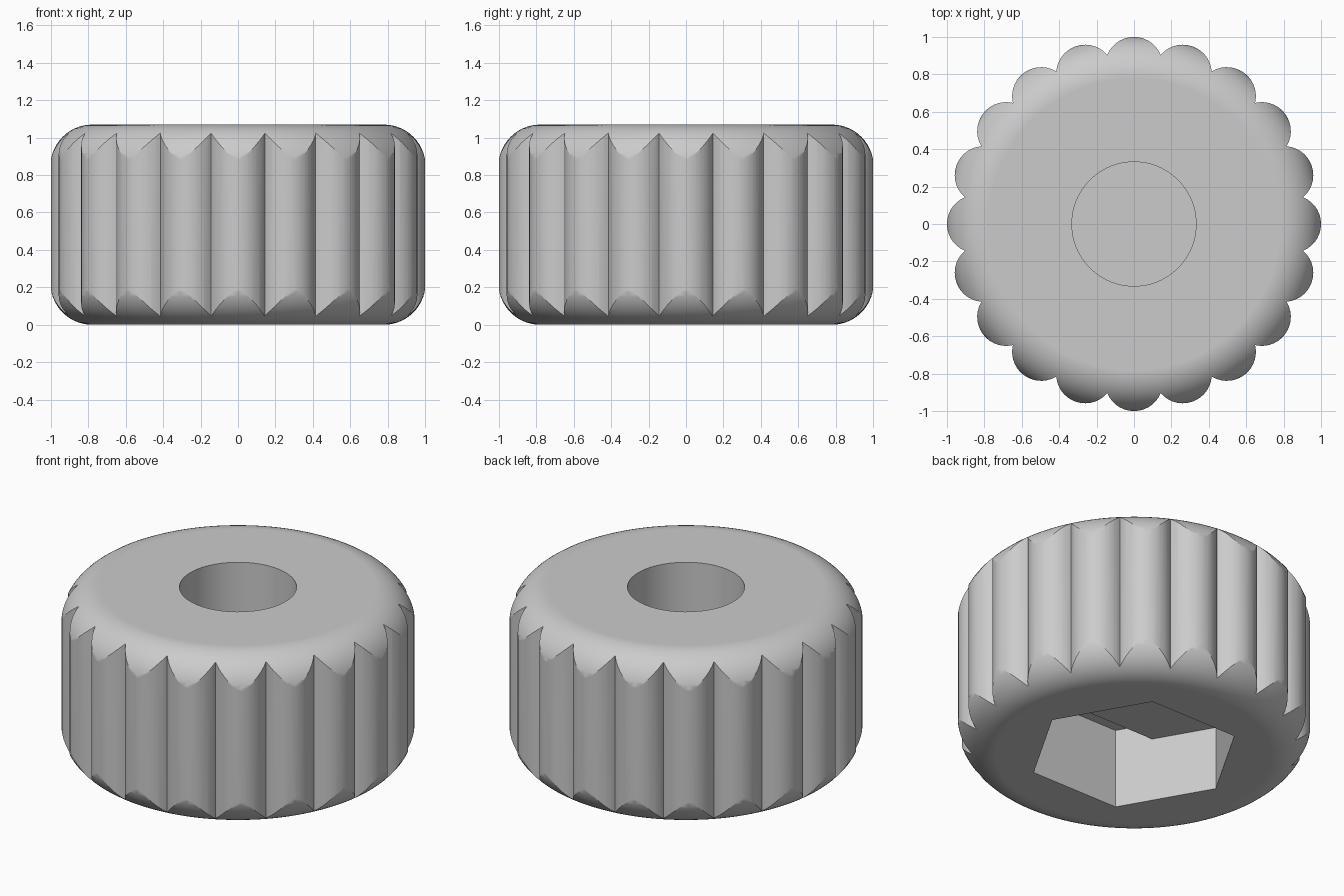
import bpy, bmesh
from math import sin, cos, pi, radians, asin, atan2
from mathutils import Vector

cube = bpy.data.objects.get("Cube")
if cube:
    bpy.data.objects.remove(cube, do_unlink=True)

HEIGHT = 1.07
FILLET = 0.223
LOBES = 20
LOBE_CENTRE, LOBE_R = 0.845, 0.155
BORE = 0.333
HEX_R = 0.605
LAYER = 0.027

grey = bpy.data.materials.new("grey_plastic")
grey.use_nodes = True
colour = (0.6, 0.6, 0.6, 1)
grey.diffuse_color = colour
grey.node_tree.nodes["Principled BSDF"].inputs["Base Color"].default_value = colour


def loft(name, rings):
    """Solid skinned through closed (outline, z) rings, capped at both ends."""
    bm = bmesh.new()
    loops = [[bm.verts.new((x, y, z)) for x, y in outline] for outline, z in rings]
    n = len(loops[0])
    for low, high in zip(loops, loops[1:]):
        for i in range(n):
            j = (i + 1) % n
            bm.faces.new((low[i], low[j], high[j], high[i]))
    bm.faces.new(loops[0][::-1])
    bm.faces.new(loops[-1])
    mesh = bpy.data.meshes.new(name)
    bm.to_mesh(mesh)
    bm.free()
    mesh.materials.append(grey)
    obj = bpy.data.objects.new(name, mesh)
    bpy.context.collection.objects.link(obj)
    return obj


def polygon(radius, sides):
    return [(radius * cos(2 * pi * i / sides), radius * sin(2 * pi * i / sides))
            for i in range(sides)]


def prism(name, outline, bottom, top):
    return loft(name, [(outline, bottom), (outline, top)])


# Scalloped grip outline: one arc per lobe, meeting in sharp valleys
half = pi / LOBES
meet = half + asin(LOBE_CENTRE * sin(half) / LOBE_R)
STEPS = 14
outline = []
for k in range(LOBES):
    a = 2 * pi * k / LOBES
    for s in range(STEPS):
        b = a + meet * (2 * s / STEPS - 1)
        outline.append((LOBE_CENTRE * cos(a) + LOBE_R * cos(b),
                        LOBE_CENTRE * sin(a) + LOBE_R * sin(b)))
knob = prism("knurled_knob", outline, -0.1, HEIGHT + 0.1)

# Rounded barrel that trims the lobes at top and bottom
arc = [radians(90 * i / 14) for i in range(15)]
profile = [(1.003 - FILLET + FILLET * sin(t), FILLET - FILLET * cos(t)) for t in arc]
profile += [(r, HEIGHT - z) for r, z in reversed(profile)]
barrel = loft("barrel_cutter", [(polygon(r, 160), z) for r, z in profile])

# Nut pocket, two stepped bridging layers and the through bore
flat_x = HEX_R - BORE / 3 ** 0.5
slot = [(HEX_R, 0), (flat_x, BORE), (-flat_x, BORE),
        (-HEX_R, 0), (-flat_x, -BORE), (flat_x, -BORE)]
square = [(BORE, BORE), (-BORE, BORE), (-BORE, -BORE), (BORE, -BORE)]
cutters = [
    (barrel, 'INTERSECT'),
    (prism("hex_pocket_cutter", polygon(HEX_R, 6), -0.2, 0.5), 'DIFFERENCE'),
    (prism("slot_cutter", slot, 0.4, 0.5 + LAYER), 'DIFFERENCE'),
    (prism("square_cutter", square, 0.45, 0.5 + 2 * LAYER), 'DIFFERENCE'),
    (prism("bore_cutter", polygon(BORE - 0.001, 96), 0.47, HEIGHT + 0.2), 'DIFFERENCE'),
]

# Cut, then bake the result and discard the cutters
bpy.ops.object.select_all(action='DESELECT')
bpy.context.view_layer.objects.active = knob
knob.select_set(True)
for cutter, operation in cutters:
    cutter.hide_render = True
    mod = knob.modifiers.new(cutter.name, 'BOOLEAN')
    mod.operation = operation
    mod.solver = 'EXACT'
    mod.object = cutter
    bpy.ops.object.modifier_apply(modifier=mod.name)
    bpy.data.objects.remove(cutter, do_unlink=True)

# Smooth curved faces, keep valleys and pocket edges crisp
bpy.ops.object.shade_smooth_by_angle(angle=radians(25))
normals = knob.modifiers.new("flat_face_normals", 'WEIGHTED_NORMAL')
normals.keep_sharp = True
